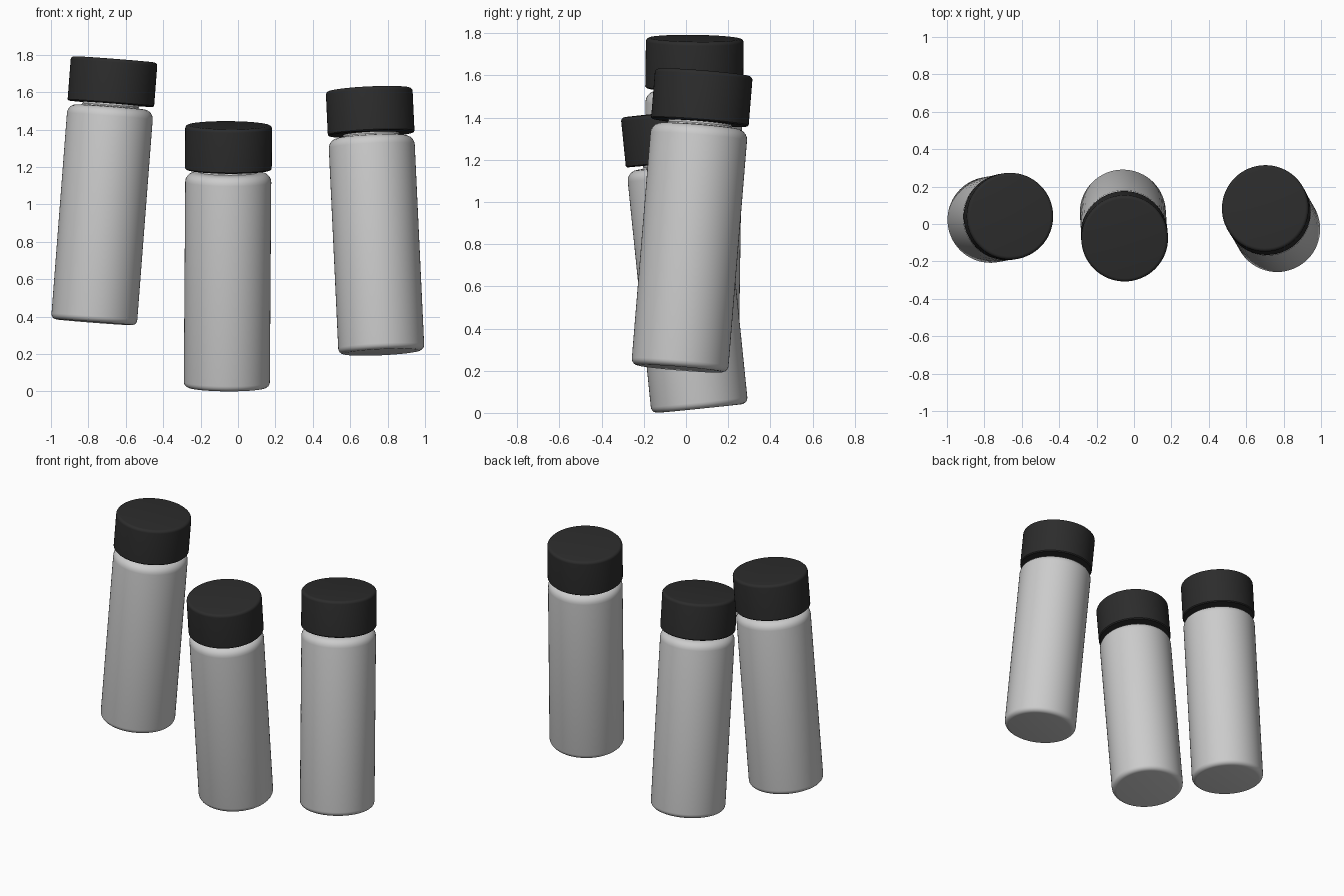
import bpy, bmesh, math
from mathutils import Vector

if "Cube" in bpy.data.objects:
    bpy.data.objects.remove(bpy.data.objects["Cube"])

SIDES = 64


def arc(cx, cz, r, a0, a1, n=5):
    # rounded corner of a lathe profile
    return [(cx + r * math.cos(math.radians(a0 + (a1 - a0) * i / n)),
             cz + r * math.sin(math.radians(a0 + (a1 - a0) * i / n))) for i in range(n + 1)]


def lathe(name, profile, base, axis, mat=None):
    # spin a profile whose ends are capped flat, then lean it along the axis
    bm = bmesh.new()
    rings = [[bm.verts.new((r * math.cos(2 * math.pi * k / SIDES),
                            r * math.sin(2 * math.pi * k / SIDES), z))
              for k in range(SIDES)] for r, z in profile]
    for a, b in zip(rings, rings[1:]):
        for k in range(SIDES):
            j = (k + 1) % SIDES
            bm.faces.new((a[k], a[j], b[j], b[k]))
    bm.faces.new(rings[0][::-1])
    bm.faces.new(rings[-1])
    mesh = bpy.data.meshes.new(name)
    bm.to_mesh(mesh)
    bm.free()
    obj = bpy.data.objects.new(name, mesh)
    bpy.context.collection.objects.link(obj)
    obj.location = base
    obj.rotation_mode = 'QUATERNION'
    obj.rotation_quaternion = Vector((0, 0, 1)).rotation_difference(Vector(axis))
    if mat:
        mesh.materials.append(mat)
    bpy.ops.object.select_all(action='DESELECT')
    obj.select_set(True)
    bpy.context.view_layer.objects.active = obj
    bpy.ops.object.shade_smooth_by_angle(angle=math.radians(35))
    return obj


black = bpy.data.materials.new("black_cap")
black.diffuse_color = (0.025, 0.025, 0.025, 1)
black.use_nodes = True
black.node_tree.nodes["Principled BSDF"].inputs["Base Color"].default_value = black.diffuse_color

# body with rounded base and shoulder, and a narrow neck
R = 0.23
body = (arc(R - 0.03, 0.03, 0.03, -90, 0) + arc(R - 0.05, 1.105, 0.05, 0, 90)
        + [(0.156, 1.157), (0.15, 1.163), (0.15, 1.20)])
# cap with softened top edge
cap = ([(0.15, 1.172), (0.226, 1.172), (0.232, 1.178)] + arc(0.232 - 0.018, 1.392, 0.018, 0, 90))

# base centre and leaning axis of each bottle
bottles = {
    "left": ((-0.77, 0.022, 0.37), (0.108, 0.02, 1.405)),
    "middle": ((-0.06, 0.065, 0.021), (0.01, -0.143, 1.40)),
    "right": ((0.767, -0.03, 0.21), (-0.066, 0.115, 1.405)),
}
for side, (base, axis) in bottles.items():
    lathe("bottle_body_" + side, body, base, axis)
    lathe("bottle_cap_" + side, cap, base, axis, black)
